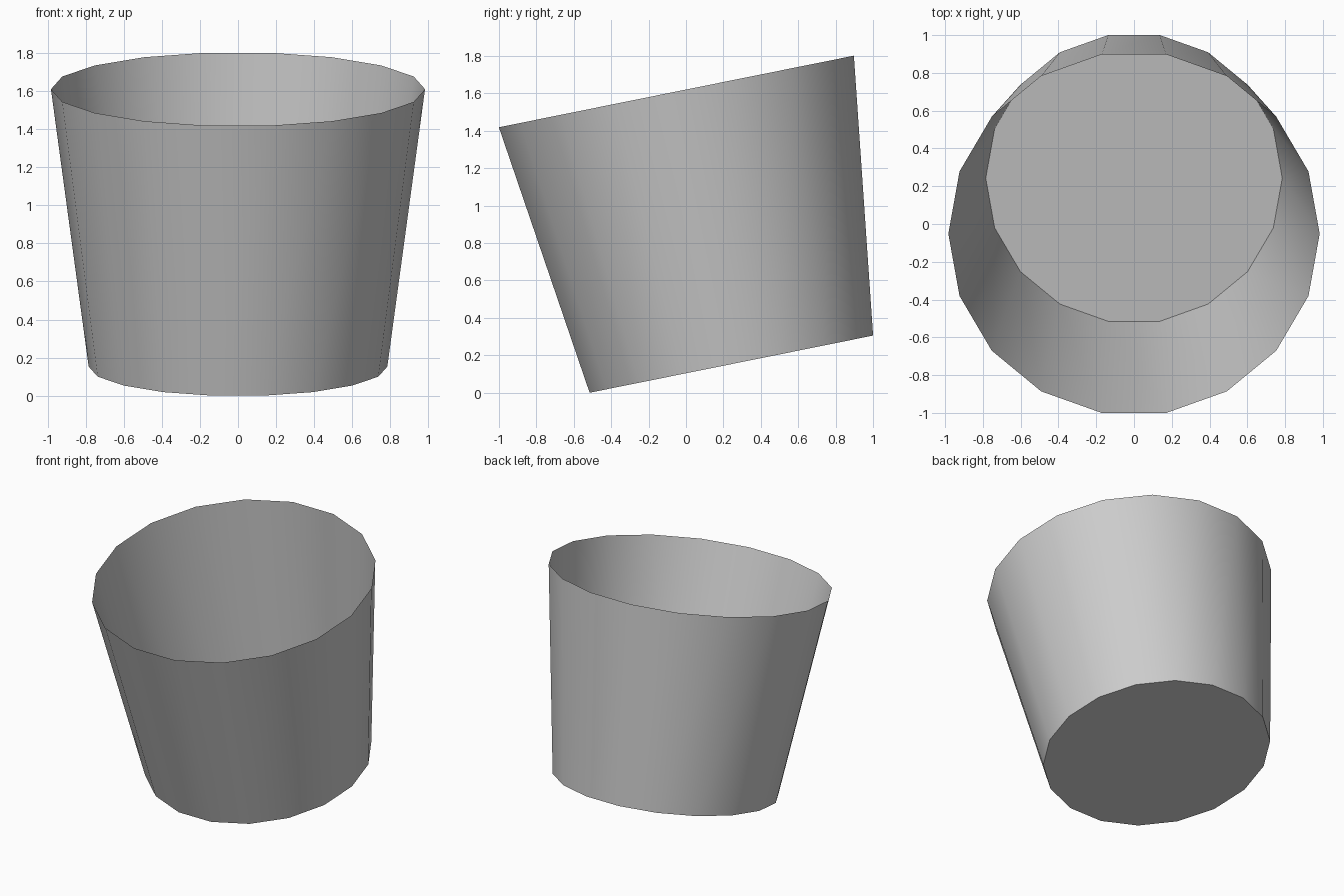
import bpy, bmesh
from math import radians, sin, cos, tau
from mathutils import Matrix

if "Cube" in bpy.data.objects:
    bpy.data.objects.remove(bpy.data.objects["Cube"])

SIDES = 18
TILT = radians(11.4)
R_BASE, R_RIM, DEPTH = 0.785, 0.983, 1.487

bm = bmesh.new()


def ring(radius, z):
    return [bm.verts.new((radius * cos(tau * i / SIDES), radius * sin(tau * i / SIDES), z))
            for i in range(SIDES)]


# Thin tapered wall with a flat base and an open top
base, rim = ring(R_BASE, 0), ring(R_RIM, DEPTH)
for i in range(SIDES):
    j = (i + 1) % SIDES
    bm.faces.new((base[i], base[j], rim[j], rim[i]))
bm.faces.new(base[::-1])

# Lean the bucket forward and rest its lowest edge on the ground
bm.transform(Matrix.Rotation(TILT, 4, 'X'))
ys = [v.co.y for v in bm.verts]
lowest = min(v.co.z for v in bm.verts)
bm.transform(Matrix.Translation((0, -(min(ys) + max(ys)) / 2, -lowest)))

mesh = bpy.data.meshes.new("bucket")
bm.to_mesh(mesh)
bm.free()
bucket = bpy.data.objects.new("bucket", mesh)
bpy.context.collection.objects.link(bucket)

# Smooth wall, sharp base edge
bpy.context.view_layer.objects.active = bucket
bucket.select_set(True)
bpy.ops.object.shade_smooth_by_angle(angle=radians(35))
